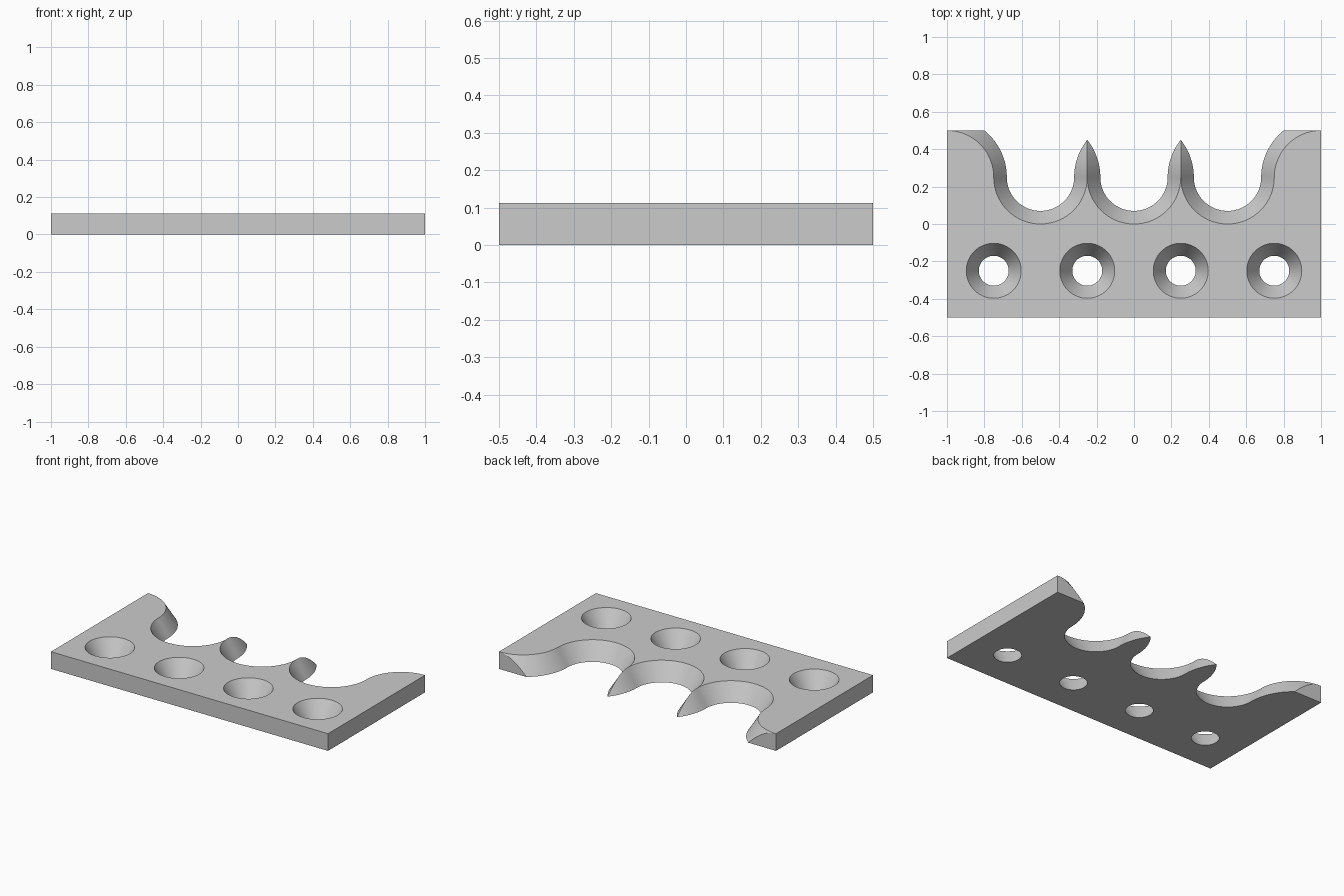
import bpy
import bmesh
from math import sin, cos, pi, radians

HEIGHT = 0.112
MARGIN = 0.01       # how far cutters poke out above and below the plate
PITCH = 0.5
STEPS = 32

cube = bpy.data.objects.get("Cube")
if cube:
    bpy.data.objects.remove(cube, do_unlink=True)

grey = bpy.data.materials.new("light grey")
grey.use_nodes = True
colour = (0.6, 0.6, 0.6, 1)
grey.diffuse_color = colour
grey.node_tree.nodes["Principled BSDF"].inputs["Base Color"].default_value = colour


def loft(name, outline, r_bottom, r_top, z0, z1):
    """Solid between two outlines whose radius grows evenly with height."""
    bm = bmesh.new()
    rings = []
    for z in (z0, z1):
        r = r_bottom + (r_top - r_bottom) * z / HEIGHT
        rings.append([bm.verts.new((x, y, z)) for x, y in outline(r)])
    low, high = rings
    bm.faces.new(low[::-1])
    bm.faces.new(high)
    n = len(low)
    for i in range(n):
        j = (i + 1) % n
        bm.faces.new((low[i], low[j], high[j], high[i]))
    bmesh.ops.recalc_face_normals(bm, faces=bm.faces)
    mesh = bpy.data.meshes.new(name)
    bm.to_mesh(mesh)
    bm.free()
    mesh.materials.append(grey)
    obj = bpy.data.objects.new(name, mesh)
    bpy.context.collection.objects.link(obj)
    return obj


def rectangle(r):
    return [(-1, -0.5), (1, -0.5), (1, 0.5), (-1, 0.5)]


def circle(r):
    n = STEPS * 2
    return [(r * cos(2 * pi * i / n), r * sin(2 * pi * i / n)) for i in range(n)]


def flared_notch(r):
    """Half-round bottom that turns outward into two flared shoulders."""
    flare = PITCH - r
    quarter = [i * pi / 2 / STEPS for i in range(STEPS + 1)]
    right = [(r * sin(a), -r * cos(a)) for a in quarter]
    right += [(PITCH - flare * cos(a), flare * sin(a)) for a in quarter[1:]]
    right.append((PITCH, 0.4))
    left = [(-x, y) for x, y in right[:0:-1]]
    return right + left


plate = loft("rack_plate", rectangle, 1, 1, 0, HEIGHT)

# Open notches along the back and tapered holes along the front
cutters = []
for x in (-PITCH, 0, PITCH):
    cutters.append((flared_notch, 0.18, 0.25, x, 0.25, "notch_cutter"))
for x in (-0.75, -0.25, 0.25, 0.75):
    cutters.append((circle, 0.08, 0.147, x, -0.25, "hole_cutter"))

bpy.context.view_layer.objects.active = plate
for outline, r_bottom, r_top, x, y, name in cutters:
    cutter = loft(name, outline, r_bottom, r_top, -MARGIN, HEIGHT + MARGIN)
    cutter.location = (x, y, 0)
    cutter.hide_render = True
    bpy.context.view_layer.update()
    cut = plate.modifiers.new(name, 'BOOLEAN')
    cut.operation = 'DIFFERENCE'
    cut.solver = 'EXACT'
    cut.object = cutter
    bpy.ops.object.modifier_apply(modifier=cut.name)
    bpy.data.objects.remove(cutter, do_unlink=True)

# Smooth the curved walls, keep the rims sharp
bpy.ops.object.select_all(action='DESELECT')
plate.select_set(True)
bpy.ops.object.shade_smooth_by_angle(angle=radians(30))
